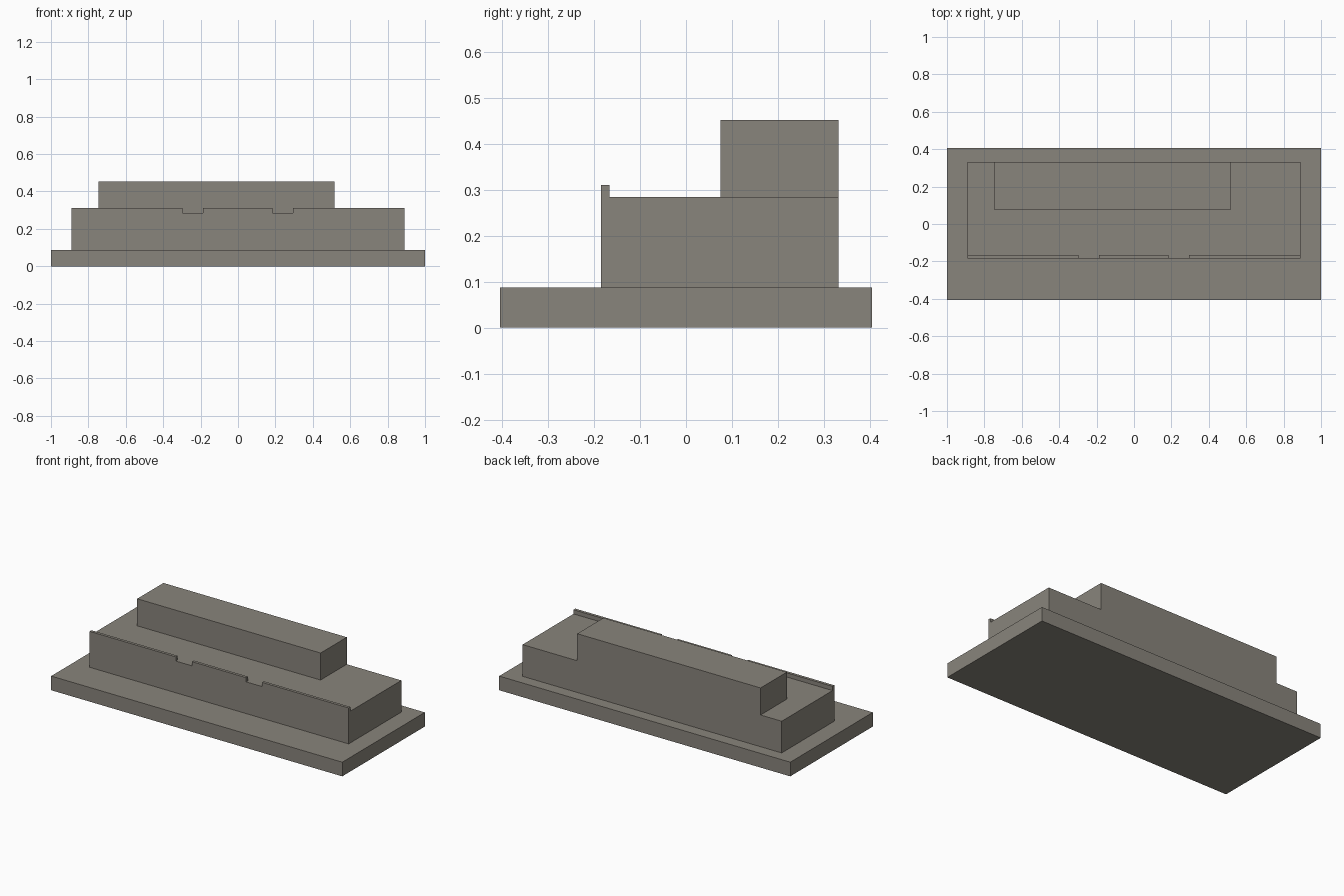
import bpy

cube = bpy.data.objects.get("Cube")
if cube:
    bpy.data.objects.remove(cube, do_unlink=True)

# One flat stone grey for everything
stone = bpy.data.materials.new("warm_stone_grey")
stone.use_nodes = True
colour = (0.25, 0.232, 0.2, 1)
stone.diffuse_color = colour
stone.node_tree.nodes["Principled BSDF"].inputs["Base Color"].default_value = colour


def block(name, x, y, z):
    """Box spanning the given (low, high) range on each axis."""
    spans = (x, y, z)
    bpy.ops.mesh.primitive_cube_add(size=1, location=[(a + b) / 2 for a, b in spans])
    obj = bpy.context.object
    obj.name = name
    obj.scale = [b - a for a, b in spans]
    bpy.ops.object.transform_apply(location=False, rotation=False, scale=True)
    obj.data.materials.append(stone)
    return obj


BASE_TOP, ROOF, FRONT, BACK, HALF = 0.088, 0.285, -0.185, 0.332, 0.89

# Ground slab, main storey and set-back upper storey flush with the rear wall
block("base_slab", (-1, 1), (-0.405, 0.405), (0, BASE_TOP))
block("main_storey", (-HALF, HALF), (FRONT, BACK), (BASE_TOP, ROOF))
block("upper_storey", (-0.745, 0.515), (0.075, BACK), (ROOF, 0.453))

# Thin front parapet broken by two gaps
for name, span in (("right", (-HALF, -0.298)),
                   ("centre", (-0.187, 0.185)),
                   ("left", (0.295, HALF))):
    block(f"parapet_{name}", span, (FRONT, -0.167), (ROOF, 0.311))
